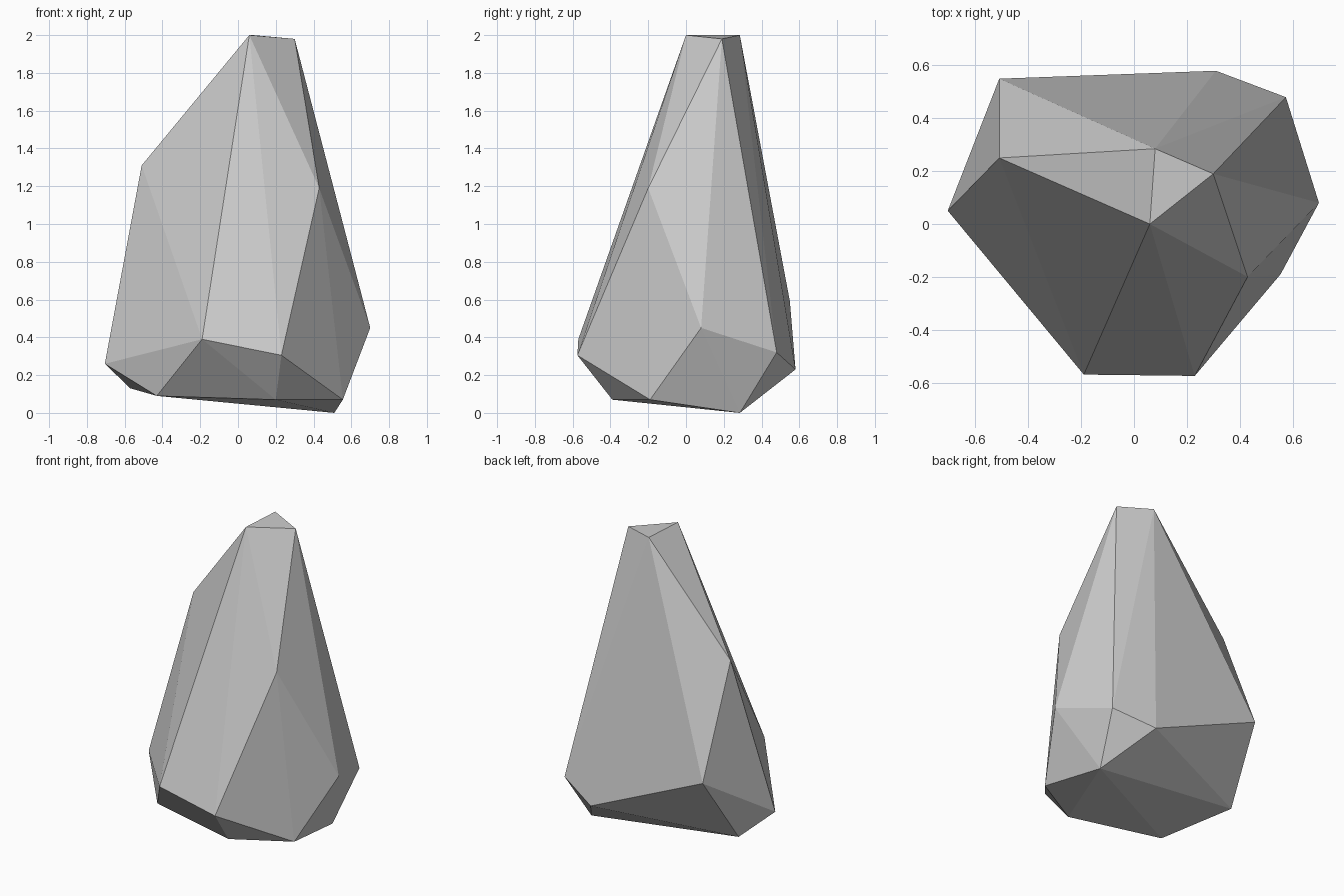
import bpy
import bmesh

# Remove the default cube only
default_cube = bpy.data.objects.get("Cube")
if default_cube:
    bpy.data.objects.remove(default_cube, do_unlink=True)


def make_material(name, color):
    material = bpy.data.materials.new(name)
    material.use_nodes = True
    material.diffuse_color = color
    material.node_tree.nodes["Principled BSDF"].inputs["Base Color"].default_value = color
    return material


def make_faceted_stone(name, corner_groups, material):
    """Wrap a tight faceted skin around the stone's corners."""
    bm = bmesh.new()
    for corners in corner_groups:
        for corner in corners:
            bm.verts.new(corner)
    hull = bmesh.ops.convex_hull(bm, input=bm.verts)
    leftovers = set(hull["geom_interior"]) | set(hull["geom_unused"])
    bmesh.ops.delete(bm, geom=[g for g in leftovers if isinstance(g, bmesh.types.BMVert)],
                     context="VERTS")
    bmesh.ops.recalc_face_normals(bm, faces=bm.faces)
    for face in bm.faces:
        face.smooth = False
    mesh = bpy.data.meshes.new(name)
    bm.to_mesh(mesh)
    bm.free()
    mesh.materials.append(material)
    stone = bpy.data.objects.new(name, mesh)
    bpy.context.collection.objects.link(stone)
    return stone


# Small tilted cap at the peak
peak = [(0.06, 0, 2), (0.3, 0.19, 1.98), (0.08, 0.285, 2)]

# Shoulders that break the long slopes
shoulders = [(-0.51, 0.25, 1.31), (0.43, -0.2, 1.19), (-0.51, 0.55, 0.59)]

# Widest ring, going round from the left end of the front
waist = [(-0.705, 0.05, 0.26), (-0.19, -0.57, 0.39), (0.23, -0.575, 0.305),
         (0.7, 0.08, 0.45), (0.575, 0.48, 0.32), (0.31, 0.58, 0.23)]

# Uneven underside
base = [(0.555, -0.19, 0.07), (0.2, -0.39, 0.07), (-0.43, -0.25, 0.09),
        (-0.57, 0.25, 0.13), (0.51, 0.285, 0)]

stone_grey = make_material("stone grey", (0.6, 0.6, 0.6, 1))
make_faceted_stone("rock", [peak, shoulders, waist, base], stone_grey)
